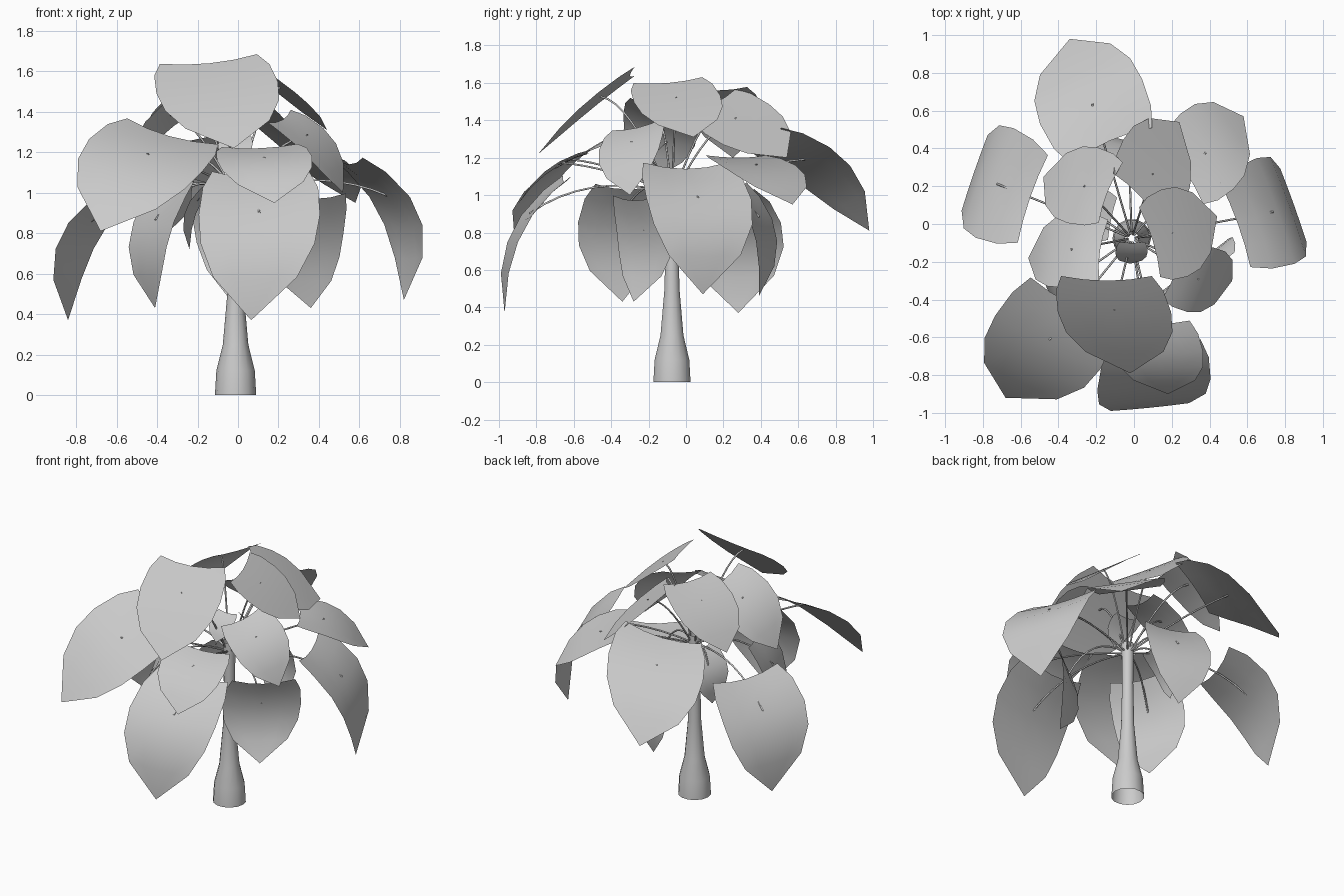
import bpy
import bmesh
import math
from mathutils import Vector

cube = bpy.data.objects.get("Cube")
if cube:
    bpy.data.objects.remove(cube, do_unlink=True)

# One plain colour for the whole plant
grey = bpy.data.materials.new("plain_grey")
grey.use_nodes = True
grey.diffuse_color = (0.6, 0.6, 0.6, 1)
grey.node_tree.nodes["Principled BSDF"].inputs["Base Color"].default_value = (0.6, 0.6, 0.6, 1)

CENTRE = Vector((-0.012, -0.075, 0))
CROWN = 1.08
# Leaf outline: position along the midrib, half width
OUTLINE = [(0, 0.8), (0.14, 0.95), (0.35, 1), (0.55, 0.94), (0.76, 0.69)]
COLUMNS = [-1, -0.5, 0, 0.5, 1]


def finish(name, bm):
    mesh = bpy.data.meshes.new(name)
    bm.to_mesh(mesh)
    bm.free()
    for poly in mesh.polygons:
        poly.use_smooth = True
    mesh.materials.append(grey)
    obj = bpy.data.objects.new(name, mesh)
    bpy.context.collection.objects.link(obj)
    return obj


def blade(name, base, tip, side, bulge):
    """Arched heart-shaped blade; returns the point where its stem joins."""
    base, tip, side = Vector(base), Vector(tip), Vector(side)
    run = tip - base
    outward = Vector((run.x, run.y, 0)).normalized() + Vector((0, 0, 1))
    normal = side.cross(run).normalized()
    if normal.dot(outward) < 0:
        normal, side = -normal, -side

    def spine(u):
        return base + run * u + normal * (4 * u * (1 - u) * bulge)

    bm = bmesh.new()
    rows = []
    for u, width in OUTLINE:
        row = []
        for v in COLUMNS:
            ear = run * (-0.05 * v * v * (1 - u))
            row.append(bm.verts.new(spine(u) + side * (v * width) + ear))
        rows.append(row)
    for low, high in zip(rows, rows[1:]):
        for i in range(len(COLUMNS) - 1):
            bm.faces.new((low[i], low[i + 1], high[i + 1], high[i]))
    end = bm.verts.new(tip)
    for a, b in zip(rows[-1], rows[-1][1:]):
        bm.faces.new((a, b, end))
    finish(name, bm)
    return spine(0.3)


def stem(name, end):
    """Thin arching stalk from the crown to the blade."""
    flat = Vector((end.x, end.y, 0)) - CENTRE
    start = CENTRE + flat.normalized() * 0.02 + Vector((0, 0, CROWN - 0.06))
    bend = CENTRE + flat * 0.6 + Vector((0, 0, max(end.z - 0.02, CROWN + 0.04)))
    curve = bpy.data.curves.new(name, "CURVE")
    curve.dimensions = "3D"
    curve.bevel_depth = 0.0055
    curve.bevel_resolution = 1
    curve.materials.append(grey)
    line = curve.splines.new("POLY")
    steps = 8
    line.points.add(steps)
    for i, point in enumerate(line.points):
        t = i / steps
        pos = start * (1 - t) ** 2 + bend * (2 * t * (1 - t)) + end * t * t
        point.co = (*pos, 1)
    bpy.context.collection.objects.link(bpy.data.objects.new(name, curve))


def leaf(place, base, tip, side, bulge):
    stem(place + "_stem", blade(place + "_leaf", base, tip, side, bulge))


# Trunk: open tube, swollen at the foot
bm = bmesh.new()
rings = []
SIDES = 14
for z, r in [(0, 0.102), (0.12, 0.095), (0.25, 0.063), (0.5, 0.041), (0.8, 0.035), (CROWN, 0.038)]:
    ring = []
    for k in range(SIDES):
        a = math.tau * k / SIDES
        ring.append(bm.verts.new(CENTRE + Vector((r * math.cos(a), r * math.sin(a), z))))
    rings.append(ring)
for low, high in zip(rings, rings[1:]):
    for k in range(SIDES):
        n = (k + 1) % SIDES
        bm.faces.new((low[k], low[n], high[n], high[k]))
finish("trunk", bm)

# Small bract at the crown
blade("crown_bract", (-0.01, -0.1, 1.28), (-0.02, -0.21, 1.12), (0.085, 0, 0), 0.02)

# Upper leaves
leaf("top_front", (-0.14, -0.3, 1.64), (-0.02, -0.79, 1.22), (0.3, 0, 0.03), 0.02)
leaf("top_left", (0.1, -0.09, 1.6), (0.44, 0.04, 1.31), (-0.07, 0.23, 0.02), 0.01)
leaf("top_right", (-0.14, 0.17, 1.56), (-0.48, 0.25, 1.2), (0.08, 0.2, 0), 0.04)
leaf("top_back", (0.03, 0.15, 1.49), (0.24, 0.54, 1.2), (0.16, -0.17, -0.08), 0.01)

# Middle leaves
leaf("middle_front_right", (-0.34, -0.42, 1.28), (-0.68, -0.92, 0.81), (0.28, -0.14, -0.08), 0.08)
leaf("middle_front", (0.11, -0.53, 1.22), (0.18, -0.9, 0.95), (0.235, 0, 0.01), 0.05)
leaf("middle_front_left", (0.22, -0.26, 1.36), (0.52, -0.3, 1), (0.07, 0.17, 0.04), 0.06)
leaf("middle_right", (-0.18, -0.14, 1.46), (-0.56, -0.18, 1.08), (-0.03, -0.2, 0.05), 0.07)
leaf("middle_back_left", (0.27, 0.28, 1.2), (0.58, 0.57, 0.95), (0.14, -0.2, 0), 0.05)
leaf("middle_back", (-0.13, 0.44, 1.28), (-0.34, 0.98, 0.81), (0.27, 0.12, 0.07), 0.08)

# Lower drooping leaves
leaf("low_front", (0.11, -0.65, 1.07), (0.065, -0.97, 0.37), (0.3, 0.03, 0), 0.12)
leaf("low_left", (0.55, 0, 1.14), (0.82, 0.09, 0.47), (-0.1, 0.28, 0), 0.145)
leaf("low_right", (-0.55, 0.14, 1), (-0.84, 0.28, 0.37), (0.1, 0.29, 0), 0.125)
leaf("low_front_left", (0.38, -0.27, 0.97), (0.36, -0.28, 0.43), (0.19, 0.15, 0), 0.075)
leaf("low_front_right", (-0.3, -0.31, 1.03), (-0.41, -0.34, 0.43), (0.1, -0.22, 0), 0.1)
leaf("low_back", (-0.06, 0.28, 1.04), (-0.03, 0.39, 0.46), (0.2, -0.06, 0), 0.1)
leaf("low_inner", (-0.12, 0.03, 1.04), (-0.24, 0.06, 0.72), (0.03, 0.14, 0), 0.06)
